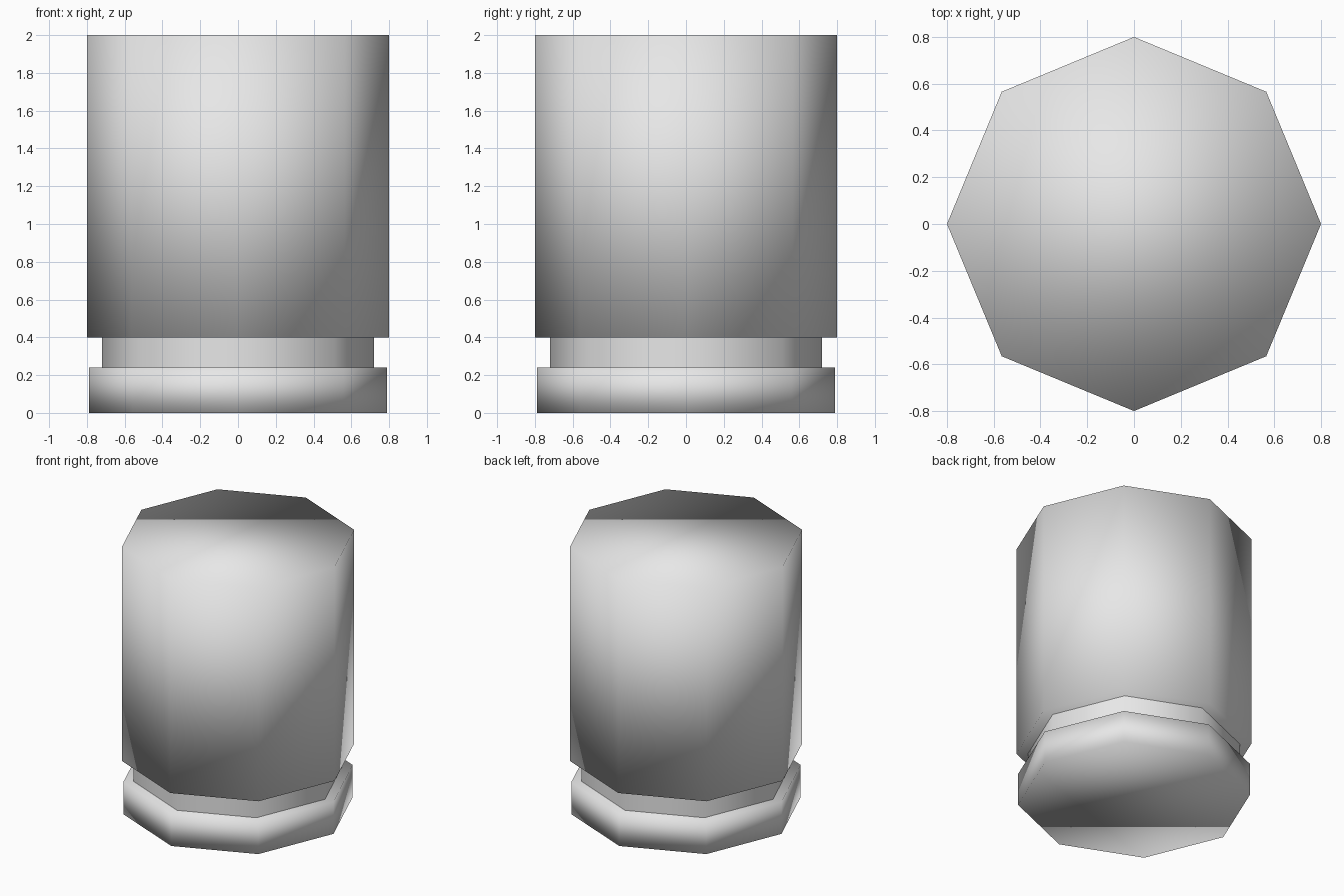
import bpy

SIDES = 8

old = bpy.data.objects.get("Cube")
if old:
    bpy.data.objects.remove(old, do_unlink=True)

# One plain light grey for every part
grey = bpy.data.materials.new("light_grey")
grey.use_nodes = True
colour = (0.8, 0.8, 0.8, 1.0)
grey.diffuse_color = colour
grey.node_tree.nodes["Principled BSDF"].inputs["Base Color"].default_value = colour


def drum(name, radius, bottom, top, caps="NGON"):
    """Smooth-shaded eight-sided drum with corners on the x and y axes."""
    bpy.ops.mesh.primitive_cylinder_add(
        vertices=SIDES, radius=radius, depth=top - bottom,
        end_fill_type=caps, location=(0, 0, (bottom + top) / 2))
    part = bpy.context.object
    part.name = name
    part.data.name = name
    part.data.materials.append(grey)
    bpy.ops.object.shade_smooth()
    return part


# Low foot disc, recessed neck and tall main body
drum("base", 0.79, 0.0, 0.24)
drum("neck", 0.72, 0.24, 0.4, caps="NOTHING")
drum("body", 0.8, 0.4, 2.0)
